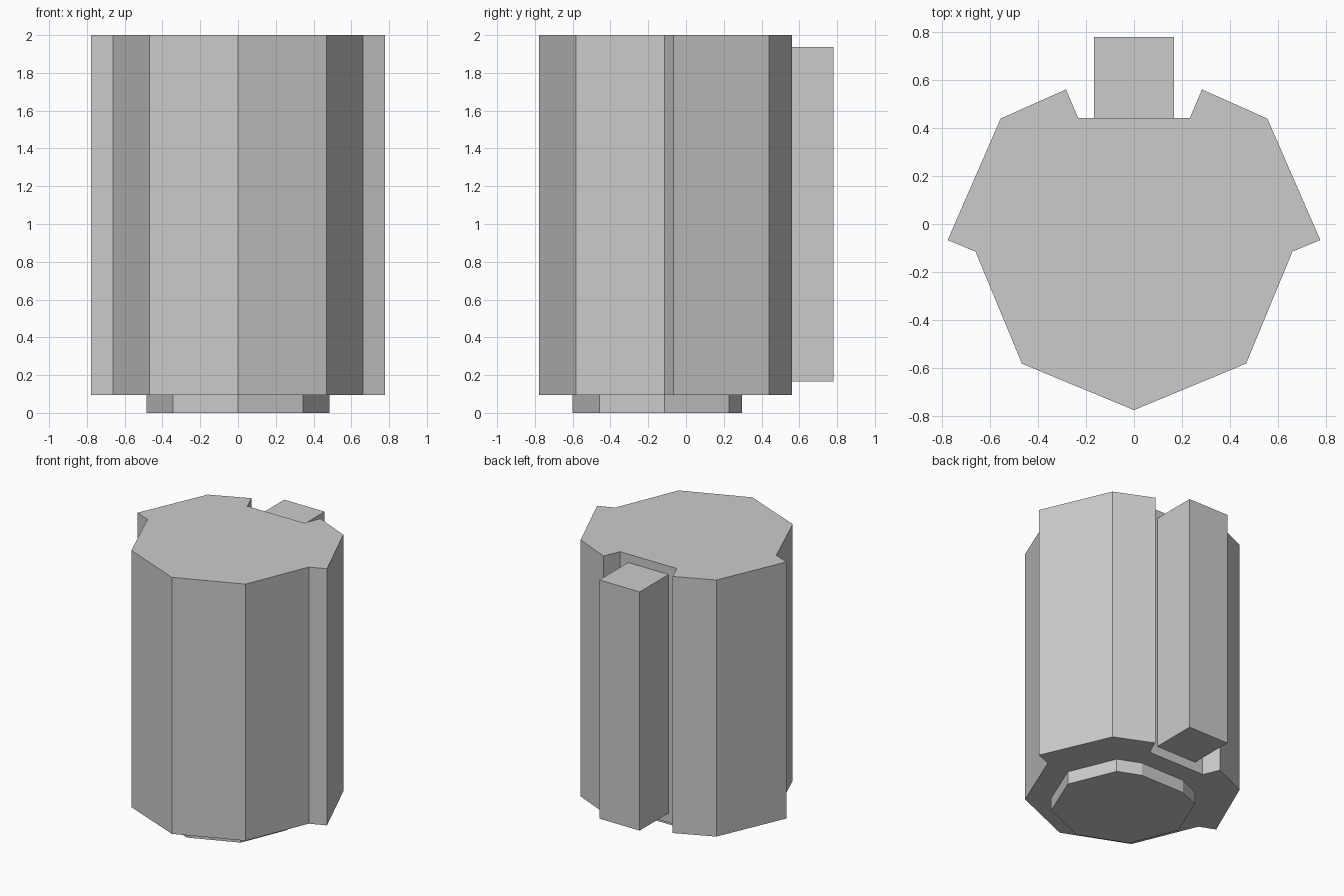
import bpy, bmesh
from math import sin, cos, pi

if "Cube" in bpy.data.objects:
    bpy.data.objects.remove(bpy.data.objects["Cube"])


def prism(name, half, z0, z1):
    """Extrude a left-right symmetric outline given by its +x half, front to back."""
    mirrored = [(-x, y) for x, y in reversed(half) if x > 1e-6]
    bm = bmesh.new()
    base = bm.faces.new([bm.verts.new((x, y, z0)) for x, y in half + mirrored])
    top = bmesh.ops.extrude_face_region(bm, geom=[base], use_keep_orig=True)["geom"]
    verts = [v for v in top if isinstance(v, bmesh.types.BMVert)]
    bmesh.ops.translate(bm, verts=verts, vec=(0, 0, z1 - z0))
    bmesh.ops.recalc_face_normals(bm, faces=bm.faces)
    mesh = bpy.data.meshes.new(name)
    bm.to_mesh(mesh)
    bm.free()
    obj = bpy.data.objects.new(name, mesh)
    bpy.context.collection.objects.link(obj)
    return obj


CENTRE_Y = -0.115  # axis of the octagonal parts


def octagon_half(radius, count):
    """First corners of an octagon, starting at the front point."""
    return [(radius * sin(i * pi / 4), CENTRE_Y - radius * cos(i * pi / 4))
            for i in range(count)]


# Main body: octagonal front, stepped-out rear sides and a slot in the back
body_half = octagon_half(0.662, 3) + [(0.778, -0.067), (0.557, 0.44),
                                      (0.284, 0.562), (0.233, 0.442)]
prism("body", body_half, 0.095, 2.0)

# Foot: small octagon with its rear corner cut flat
prism("foot", octagon_half(0.485, 4) + [(0.18, 0.296)], 0.0, 0.095)

# Bar standing in the rear slot
prism("rear_bar", [(0.166, 0.442), (0.166, 0.78)], 0.165, 1.937)
